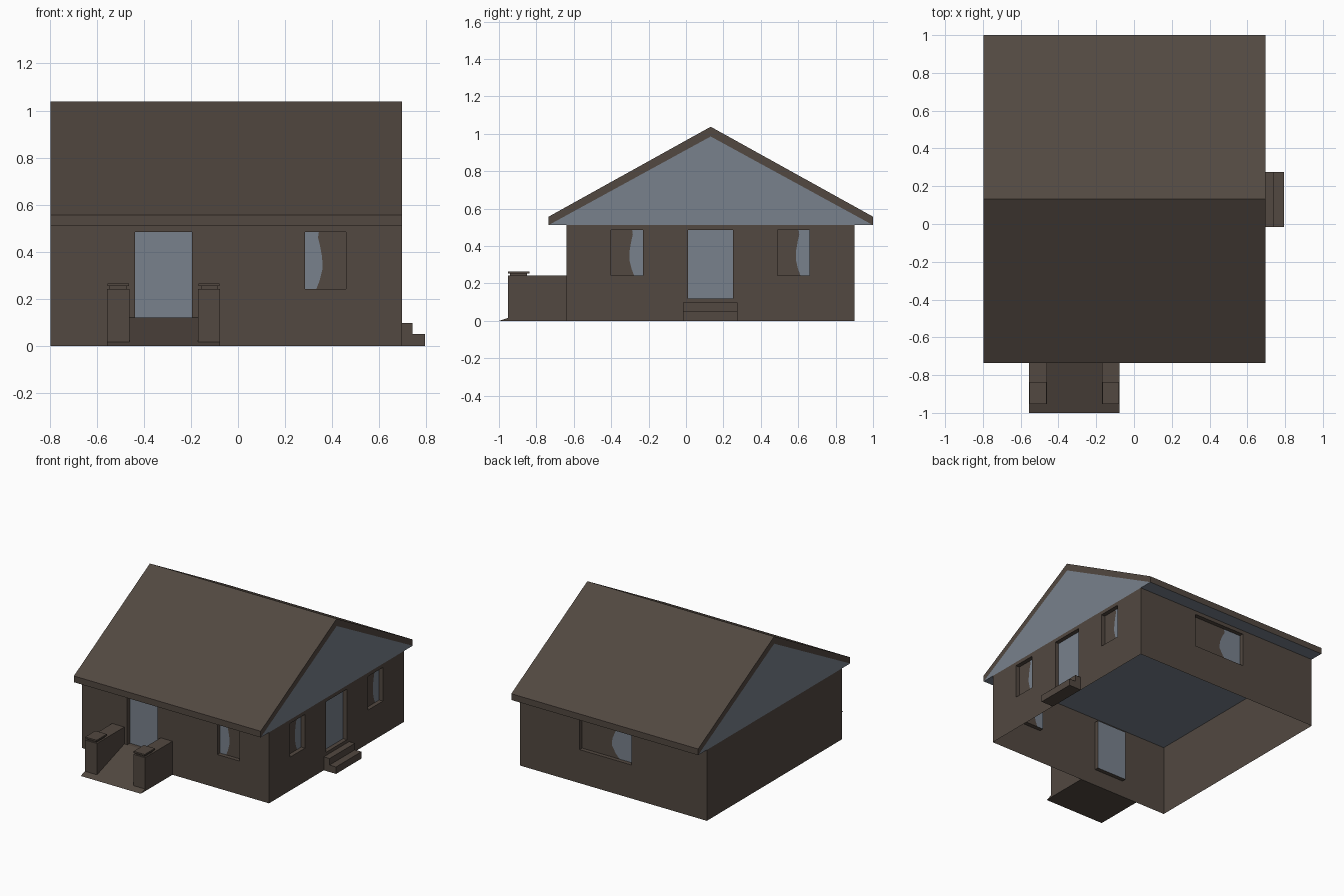
import bpy, bmesh
from mathutils import Vector

if "Cube" in bpy.data.objects:
    bpy.data.objects.remove(bpy.data.objects["Cube"])

X0, X1 = -0.797, 0.696        # house ends
Y0, Y1 = -0.64, 0.90          # front and back walls
E0, E1 = -0.735, 1.0          # eaves
TOP = 0.512                   # wall top
RY = 0.132                    # ridge position
DEPTH = 0.03                  # recess of doors and windows


def material(name, rgb):
    m = bpy.data.materials.new(name)
    m.diffuse_color = (*rgb, 1)
    m.use_nodes = True
    m.node_tree.nodes["Principled BSDF"].inputs["Base Color"].default_value = m.diffuse_color
    return m


BROWN = material("dark brown", (0.084, 0.065, 0.052))
GREY = material("blue grey", (0.19, 0.22, 0.265))


def finish(name, bm, mats):
    me = bpy.data.meshes.new(name)
    bm.to_mesh(me)
    bm.free()
    for m in mats:
        me.materials.append(m)
    ob = bpy.data.objects.new(name, me)
    bpy.context.collection.objects.link(ob)
    return ob


def prism_x(name, profile, x0, x1, mat):
    """Extrude a (y, z) profile along x."""
    bm = bmesh.new()
    f = bm.faces.new([bm.verts.new((x0, y, z)) for y, z in profile])
    ext = bmesh.ops.extrude_face_region(bm, geom=[f])["geom"]
    verts = [g for g in ext if isinstance(g, bmesh.types.BMVert)]
    bmesh.ops.translate(bm, vec=(x1 - x0, 0, 0), verts=verts)
    bmesh.ops.recalc_face_normals(bm, faces=bm.faces)
    return finish(name, bm, [mat])


def box(name, x, y, z, mat=BROWN):
    prof = [(y[0], z[0]), (y[1], z[0]), (y[1], z[1]), (y[0], z[1])]
    return prism_x(name, prof, x[0], x[1], mat)


# Curtain edge: share of the window showing glass, by height
CURTAIN = [(0, 0.28), (0.15, 0.36), (0.35, 0.43), (0.55, 0.42),
           (0.75, 0.37), (0.9, 0.32), (1, 0.34)]


def wall(name, place, u_range, openings):
    """Wall sheet with recessed openings: (u0, u1, z0, z1, glass side or 0 for a door)."""
    bm = bmesh.new()
    out = (place(0, 0, 0) - place(0, 0, 1)).normalized()

    def face(pts, toward, mat=0):
        f = bm.faces.new([bm.verts.new(p) for p in pts])
        f.normal_update()
        if f.normal.dot(toward) < 0:
            f.normal_flip()
        f.material_index = mat

    us = sorted({*u_range, *(v for o in openings for v in o[:2])})
    zs = sorted({0, TOP, *(v for o in openings for v in o[2:4])})
    for a, b in zip(us, us[1:]):
        for c, d in zip(zs, zs[1:]):
            mu, mz = (a + b) / 2, (c + d) / 2
            if not any(o[0] < mu < o[1] and o[2] < mz < o[3] for o in openings):
                face([place(a, c, 0), place(b, c, 0), place(b, d, 0), place(a, d, 0)], out)
    for u0, u1, z0, z1, side in openings:
        ring = [(u0, z0), (u1, z0), (u1, z1), (u0, z1)]
        mid = place((u0 + u1) / 2, (z0 + z1) / 2, DEPTH / 2)
        # reveals
        for p, q in zip(ring, ring[1:] + ring[:1]):
            pts = [place(*p, 0), place(*q, 0), place(*q, DEPTH), place(*p, DEPTH)]
            face(pts, mid - sum(pts, Vector()) / 4)
        # door panel, or glass beside a curtain
        if side == 0:
            face([place(u, z, DEPTH) for u, z in ring], out, 1)
        else:
            near, far = (u0, u1) if side < 0 else (u1, u0)
            edge = [(near + (far - near) * s, z0 + (z1 - z0) * t) for t, s in CURTAIN]
            for (ua, za), (ub, zb) in zip(edge, edge[1:]):
                for u, mat in ((near, 1), (far, 0)):
                    face([place(u, za, DEPTH), place(ua, za, DEPTH),
                          place(ub, zb, DEPTH), place(u, zb, DEPTH)], out, mat)
    return finish(name, bm, [BROWN, GREY])


# Walls
Z0, Z1, SILL = 0.242, 0.485, 0.12
wall("front_wall", lambda u, z, d: Vector((u, Y0 + d, z)), (X0, X1),
     [(-0.437, -0.196, SILL, Z1, 0), (0.284, 0.459, Z0, Z1, -1)])
wall("right_wall", lambda u, z, d: Vector((X1 - d, u, z)), (Y0, Y1),
     [(0.01, 0.25, SILL, Z1, 0), (-0.40, -0.23, Z0, Z1, 1), (0.49, 0.66, Z0, Z1, 1)])
wall("back_wall", lambda u, z, d: Vector((u, Y1 - d, z)), (X0, X1),
     [(-0.195, 0.22, Z0, Z1, -1)])
wall("left_wall", lambda u, z, d: Vector((X0 + d, u, z)), (Y0, Y1), [])

# Gables with ceiling and soffit, and the roof shell above
prism_x("gable_and_ceiling", [(E0, TOP), (E1, TOP), (RY, 0.986)], X0, X1, GREY)
prism_x("roof", [(E0, TOP), (RY, 0.986), (E1, TOP), (E1, 0.557), (RY, 1.038), (E0, 0.557)],
        X0, X1, BROWN)

# Front ramp, flared slightly at the foot
ramp = prism_x("front_ramp", [(-1.0, 0), (Y0, 0), (Y0, SILL)], -0.553, -0.08, BROWN)
for v in ramp.data.vertices:
    if v.co.y < -0.99:
        v.co.x += 0.004 if v.co.x > -0.3 else -0.004

# Ramp side walls with capped posts
for side, (a, b) in (("left", (-0.557, -0.46)), ("right", (-0.17, -0.076))):
    box(side + "_ramp_wall", (a, b), (-0.952, Y0), (0, 0.242))
    box(side + "_cap_neck", (a + 0.012, b - 0.012), (-0.94, -0.85), (0.242, 0.254))
    box(side + "_cap", (a + 0.003, b - 0.003), (-0.953, -0.836), (0.254, 0.265))

# Side door steps
prism = [(X1, 0.742, 0.097), (0.742, 0.794, 0.05)]
for i, (a, b, h) in enumerate(prism):
    box(f"side_step_{i + 1}", (a, b), (-0.015, 0.275), (0, h))
